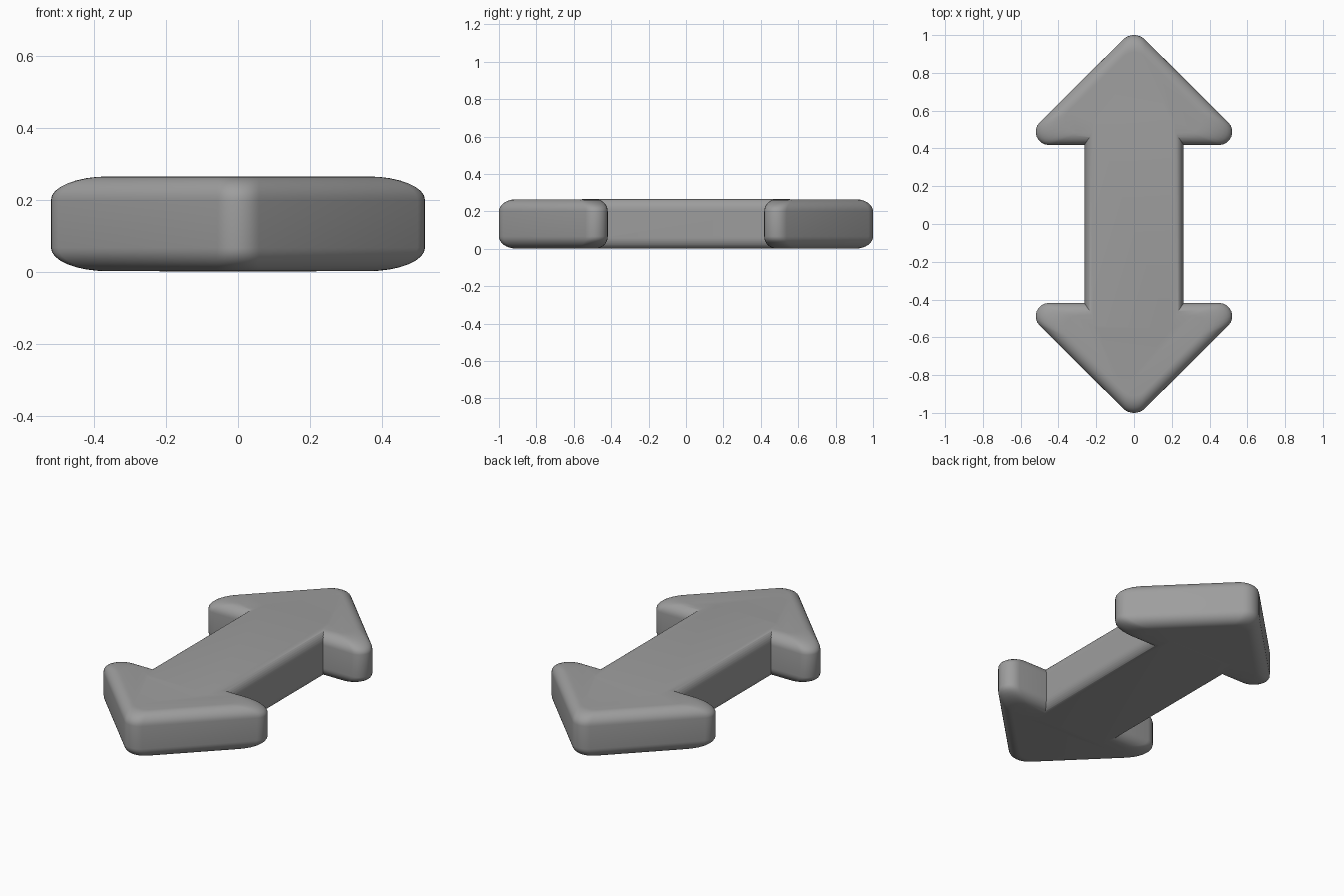
import bpy, bmesh, math
from mathutils import Vector

if "Cube" in bpy.data.objects:
    bpy.data.objects.remove(bpy.data.objects["Cube"])

Z0, Z1 = 0.001, 0.265


def inset_fillet(pts, inset, radii, steps=8):
    """Inset a convex CCW polygon, then round its corners."""
    out, n = [], len(pts)
    for i, radius in enumerate(radii):
        p = Vector(pts[i])
        a = (Vector(pts[i - 1]) - p).normalized()
        b = (Vector(pts[(i + 1) % n]) - p).normalized()
        half = a.angle(b) / 2
        c = p + (a + b).normalized() * ((inset + radius) / math.sin(half))
        start = math.atan2(a.x, -a.y)      # outward normal of incoming edge
        sweep = math.pi - 2 * half
        for k in range(steps + 1):
            t = start + sweep * k / steps
            out.append((c.x + radius * math.cos(t), c.y + radius * math.sin(t)))
    return out


def pillow(name, pts, radii, inset, height, z0, z1, steps=8):
    """Prism with rounded corners and rolled top and bottom rims."""
    bm = bmesh.new()
    arc = [math.pi / 2 * k / 8 for k in range(9)]
    layers = [(inset * (1 - math.sin(t)), z0 + height * (1 - math.cos(t))) for t in arc]
    layers += [(i, z0 + z1 - z) for i, z in reversed(layers)]
    rings = [[bm.verts.new((x, y, z)) for x, y in inset_fillet(pts, i, radii, steps)]
             for i, z in layers]
    n = len(rings[0])
    for lo, hi in zip(rings, rings[1:]):
        for k in range(n):
            j = (k + 1) % n
            bm.faces.new((lo[k], lo[j], hi[j], hi[k]))
    bm.faces.new(rings[0][::-1])
    bm.faces.new(rings[-1])
    bmesh.ops.recalc_face_normals(bm, faces=bm.faces)
    me = bpy.data.meshes.new(name)
    bm.to_mesh(me)
    bm.free()
    me.materials.append(grey)
    ob = bpy.data.objects.new(name, me)
    bpy.context.collection.objects.link(ob)
    return ob


grey = bpy.data.materials.new("dark_grey")
grey.diffuse_color = (0.34, 0.34, 0.34, 1)
grey.use_nodes = True
grey.node_tree.nodes["Principled BSDF"].inputs["Base Color"].default_value = grey.diffuse_color

# Shaft
shaft = pillow("double_arrow", [(-0.262, -0.6), (0.262, -0.6), (0.262, 0.6), (-0.262, 0.6)],
               [0.03] * 4, 0.045, 0.06, Z0, Z1, 4)

# Two arrow heads, fused onto the shaft
E = 0.0004
for s, name in ((1, "head_back"), (-1, "head_front")):
    tri = [(-0.62 * s, 0.418 * s), (0.62 * s, 0.418 * s), (0, 1.034 * s)]
    head = pillow(name, tri, [0.07, 0.07, 0.083], 0.065, 0.065, Z0 + E, Z1 - E)
    head.hide_render = True
    mod = shaft.modifiers.new(name, 'BOOLEAN')
    mod.operation = 'UNION'
    mod.solver = 'EXACT'
    mod.object = head

bpy.context.view_layer.objects.active = shaft
shaft.select_set(True)
for mod in list(shaft.modifiers):
    head = mod.object
    bpy.ops.object.modifier_apply(modifier=mod.name)
    bpy.data.objects.remove(head)
bpy.ops.object.shade_smooth_by_angle(angle=math.radians(35))
